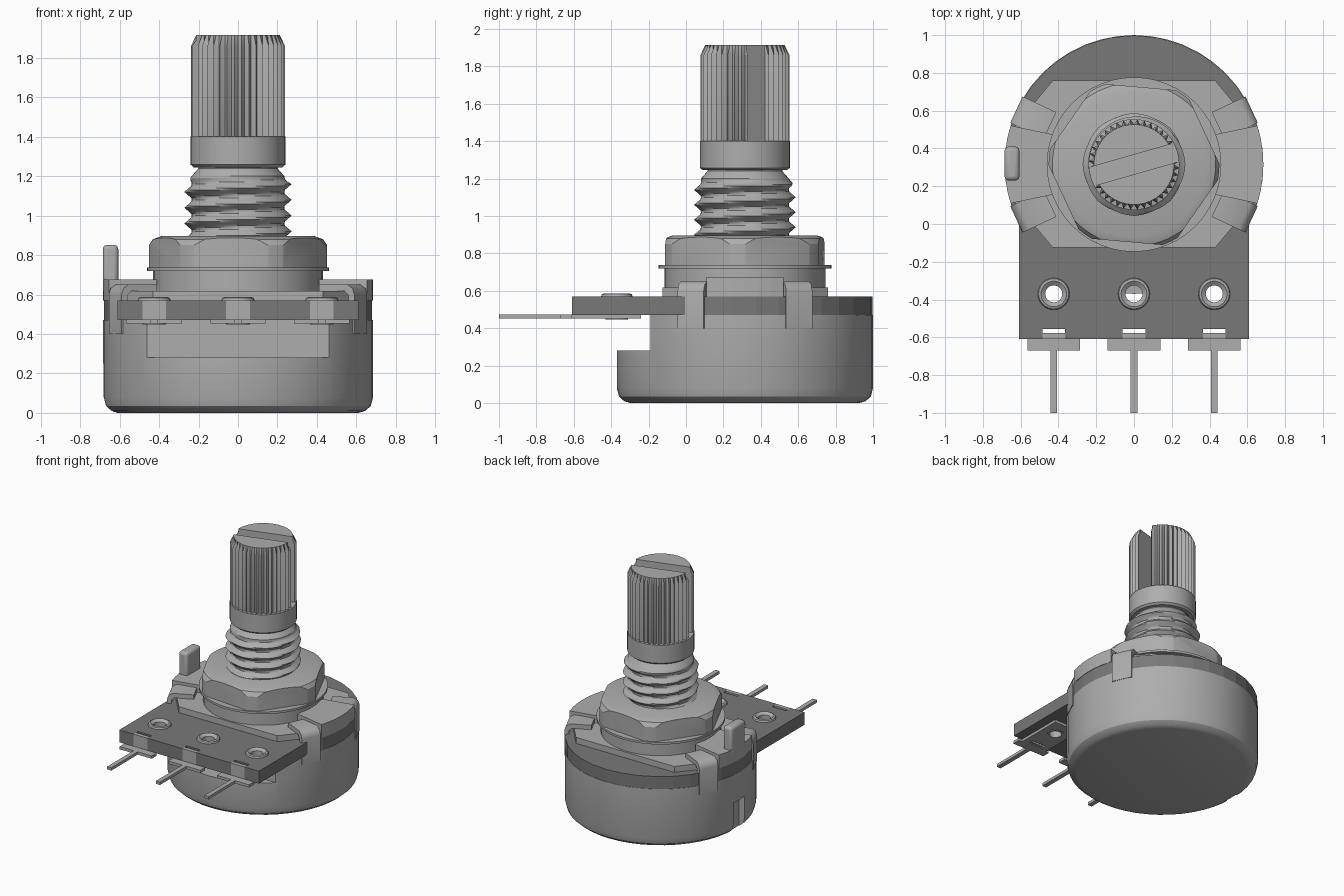
import bpy, bmesh, math
from mathutils import Matrix, Vector

if "Cube" in bpy.data.objects:
    bpy.data.objects.remove(bpy.data.objects["Cube"], do_unlink=True)

CY = 0.315                      # y of the shaft axis
R = 0.685                       # housing radius
PINS = (-0.425, 0, 0.425)


def material(name, value):
    m = bpy.data.materials.new(name)
    m.use_nodes = True
    col = (value, value, value, 1)
    m.diffuse_color = col
    m.node_tree.nodes["Principled BSDF"].inputs["Base Color"].default_value = col
    return m


METAL = material("light grey metal", 0.42)
BOARD = material("dark grey board", 0.19)


def finish(name, bm, mat):
    bmesh.ops.recalc_face_normals(bm, faces=bm.faces)
    me = bpy.data.meshes.new(name)
    bm.to_mesh(me)
    bm.free()
    ob = bpy.data.objects.new(name, me)
    me.materials.append(mat)
    bpy.context.collection.objects.link(ob)
    return ob


def activate(ob):
    bpy.ops.object.select_all(action='DESELECT')
    ob.select_set(True)
    bpy.context.view_layer.objects.active = ob


def smooth(ob, angle=30):
    activate(ob)
    bpy.ops.object.shade_smooth_by_angle(angle=math.radians(angle))
    return ob


def revolve(name, rings, segs, mat=METAL, x=0, y=CY, tube=False):
    """Rings of (radius, z); a radius may be a function of the segment index."""
    bm = bmesh.new()
    loops = []
    for r, z in rings:
        loop = []
        for i in range(segs):
            a = 2 * math.pi * i / segs
            rad = r(i) if callable(r) else r
            loop.append(bm.verts.new((x + rad * math.cos(a), y + rad * math.sin(a), z)))
        loops.append(loop)
    pairs = list(zip(loops, loops[1:]))
    if tube:
        pairs.append((loops[-1], loops[0]))
    else:
        bm.faces.new(loops[0])
        bm.faces.new(loops[-1])
    for lo, hi in pairs:
        for i in range(segs):
            j = (i + 1) % segs
            bm.faces.new((lo[i], lo[j], hi[j], hi[i]))
    return finish(name, bm, mat)


def prism(name, pts, z0, z1, mat=METAL, matrix=None):
    bm = bmesh.new()
    face = bm.faces.new([bm.verts.new((p[0], p[1], z0)) for p in pts])
    top = bmesh.ops.extrude_face_region(bm, geom=[face])["geom"]
    bmesh.ops.translate(bm, vec=(0, 0, z1 - z0),
                        verts=[v for v in top if isinstance(v, bmesh.types.BMVert)])
    if matrix:
        bm.transform(matrix)
    return finish(name, bm, mat)


def box(name, x0, x1, y0, y1, z0, z1, mat=METAL):
    return prism(name, [(x0, y0), (x1, y0), (x1, y1), (x0, y1)], z0, z1, mat)


def boolean(ob, cutter, op='DIFFERENCE'):
    cutter.hide_render = True
    mod = ob.modifiers.new("cut", 'BOOLEAN')
    mod.operation, mod.object, mod.solver = op, cutter, 'EXACT'
    activate(ob)
    bpy.ops.object.modifier_apply(modifier=mod.name)
    bpy.data.objects.remove(cutter, do_unlink=True)


def bevel(ob, width, segments=3):
    mod = ob.modifiers.new("bevel", 'BEVEL')
    mod.width, mod.segments = width, segments
    return smooth(ob)


def arc(r, a0, a1, n):
    return [(r * math.cos(math.radians(a0 + (a1 - a0) * i / n)),
             CY + r * math.sin(math.radians(a0 + (a1 - a0) * i / n))) for i in range(n + 1)]


# Housing can, with the front step and the side notch
can = revolve("housing_can", [(0.61, 0), (0.645, 0.01), (0.673, 0.035), (R, 0.08), (R, 0.472)], 48)
boolean(can, box("step_cutter", -0.8, 0.8, -0.6, -0.19, 0.28, 0.7))
boolean(can, box("notch_cutter", -0.8, -0.63, 0.24, 0.38, -0.1, 0.25))
smooth(can)

# Terminal board: round back, square front, notched along the front edge
outline = []
for x in PINS:
    outline += [(x - 0.06, -0.61), (x - 0.06, -0.555), (x + 0.06, -0.555), (x + 0.06, -0.61)]
outline = [(-0.61, -0.61)] + outline + [(0.61, -0.61), (0.61, -0.05)] \
    + arc(R - 0.002, -27, 207, 22) + [(-0.61, -0.05)]
board = prism("terminal_board", outline, 0.472, 0.57, BOARD)

# Terminals with pins, upright lugs and hollow rivets
for x in PINS:
    boolean(board, revolve("hole_cutter", [(0.058, 0.3), (0.058, 0.7)], 24, x=x, y=-0.37))
    half = [(0.018, -1.0), (0.018, -0.67), (0.14, -0.67), (0.14, -0.61), (0.11, -0.61), (0.11, -0.24)]
    pts = [(x + a, b) for a, b in half] + [(x - a, b) for a, b in reversed(half)]
    terminal = prism("terminal", pts, 0.452, 0.474)
    boolean(terminal, box("slot_cutter", x - 0.06, x + 0.06, -0.59, -0.55, 0.3, 0.6))
    boolean(terminal, revolve("hole_cutter", [(0.058, 0.3), (0.058, 0.7)], 24, x=x, y=-0.37))
    box("terminal_lug", x - 0.06, x + 0.06, -0.61, -0.578, 0.46, 0.57)
    smooth(revolve("rivet", [(0.045, 0.448), (0.06, 0.448), (0.06, 0.568), (0.085, 0.568),
                             (0.08, 0.582), (0.068, 0.587), (0.045, 0.57)],
                   24, x=x, y=-0.37, tube=True))

# Cover plate: a disc clipped to an octagon
plate = revolve("cover_plate", [(R - 0.005, 0.57), (R - 0.005, 0.617)], 48)
clip = [(0.43, -0.125), (0.72, 0.22), (0.72, 0.41), (0.43, 0.76)]
boolean(plate, prism("clip_cutter", clip + [(-x, y) for x, y in reversed(clip)], 0.4, 0.8), 'INTERSECT')

# Raised side wings and folded tabs
tab = [(0.655, 0.4), (R + 0.002, 0.4), (R + 0.002, 0.6), (0.676, 0.632), (0.645, 0.652),
       (0.49, 0.652), (0.49, 0.617), (0.63, 0.617), (0.655, 0.595)]
for side in (1, -1):
    wing = [(0.41, 0.16)] + arc(R, -17.5, 17.5, 6) + [(0.41, 0.47)]
    prism("side_wing", [(side * x, y) for x, y in wing], 0.57, 0.675)
    for tilt in (25, -25):
        turn = math.radians(tilt if side > 0 else 180 - tilt)
        place = Matrix.Translation((0, CY, 0)) @ Matrix.Rotation(turn, 4, 'Z') \
            @ Matrix.Rotation(math.pi / 2, 4, 'X')
        smooth(prism("folded_tab", tab, -0.077, 0.077, METAL, place), 50)

# Locating peg
bevel(box("locating_peg", -R, -0.607, 0.23, 0.41, 0.6, 0.852), 0.022)

# Bushing base and washer
smooth(revolve("bushing_base", [(0.43, 0.6), (0.43, 0.72)], 48))
smooth(revolve("washer", [(0.462, 0.72), (0.462, 0.737)], 48))

# Hexagonal nut with rounded corners and a turned top edge
hexagon = [(0.475 * math.cos(math.radians(60 * i - 5)),
            CY + 0.475 * math.sin(math.radians(60 * i - 5))) for i in range(6)]
nut = prism("hex_nut", hexagon, 0.737, 0.897)
boolean(nut, revolve("nut_cutter", [(0.452, 0.7), (0.452, 0.85), (0.432, 0.88), (0.385, 0.897),
                                    (0.2, 0.9)], 72), 'INTERSECT')
smooth(nut)

# Threaded bushing with a helical ridge
PITCH, SEGS, STEPS = 0.08, 48, 8


def ridge(z):
    fade = min(1, max(0, (1.2 - z) / 0.04))

    def radius(i):
        phase = (z / PITCH - i / SEGS) % 1
        return 0.235 + 0.037 * fade * max(0, 1 - abs(phase - 0.5) / 0.4)
    return radius


rings = [(ridge(z), z) for z in [0.88 + PITCH / STEPS * k for k in range(4 * STEPS + 1)]]
smooth(revolve("threaded_bushing", rings + [(0.2, 1.24), (0.2, 1.26)], SEGS))

# Splined shaft, split by a slot
teeth = lambda i: 0.239 if i % 2 else 0.213
shaft = revolve("splined_shaft", [(0.225, 1.245), (0.24, 1.258), (0.24, 1.4), (teeth, 1.402),
                                  (teeth, 1.86), (0.212, 1.915)], 80)
turn = Matrix.Translation((0, CY, 0)) @ Matrix.Rotation(math.radians(16), 4, 'Z')
boolean(shaft, prism("shaft_cutter", [(-0.5, -0.05), (0.5, -0.05), (0.5, 0.05), (-0.5, 0.05)],
                     1.4, 2.1, METAL, turn))
smooth(shaft, 25)
